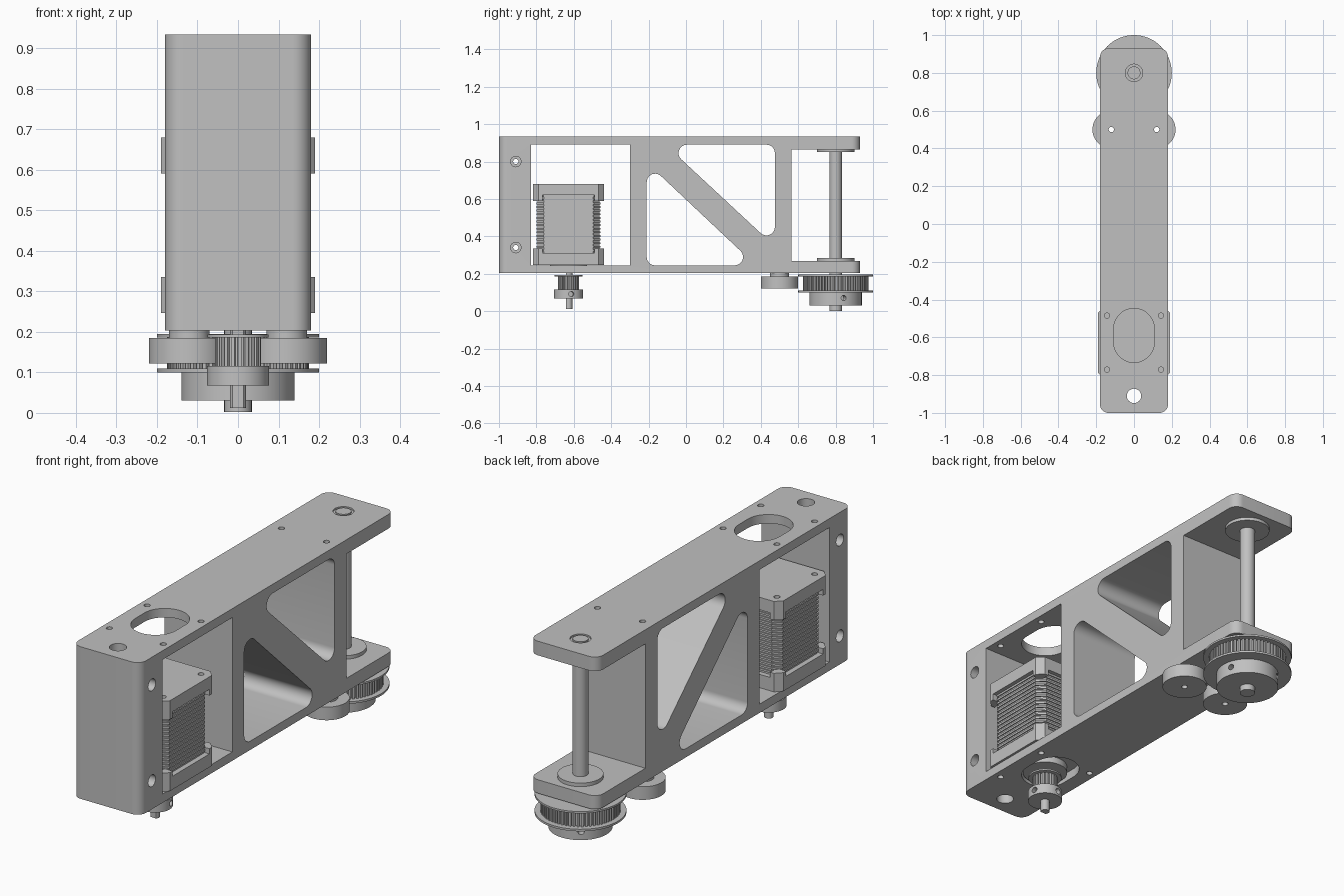
import bpy
import bmesh
from math import sin, cos, pi, atan2, radians
from mathutils import Matrix

cube = bpy.data.objects.get("Cube")
if cube:
    bpy.data.objects.remove(cube, do_unlink=True)

GREY = (0.53, 0.53, 0.53, 1)
mat = bpy.data.materials.new("machined grey")
mat.use_nodes = True
mat.diffuse_color = GREY
bsdf = next(n for n in mat.node_tree.nodes if n.type == 'BSDF_PRINCIPLED')
bsdf.inputs["Base Color"].default_value = GREY
bsdf.inputs["Roughness"].default_value = 0.6


def rounded(centres, r, steps=10):
    """Outline around counter-clockwise corner centres, offset by r."""
    n = len(centres)
    out = []
    for i, (u, v) in enumerate(centres):
        pu, pv = centres[i - 1]
        nu, nv = centres[(i + 1) % n]
        a = atan2(v - pv, u - pu) - pi / 2
        b = atan2(nv - v, nu - u) - pi / 2
        while b < a:
            b += 2 * pi
        for k in range(steps + 1):
            t = a + (b - a) * k / steps
            out.append((u + r * cos(t), v + r * sin(t)))
    return out


def circle(u, v, r, n=48):
    return [(u + r * cos(2 * pi * k / n), v + r * sin(2 * pi * k / n)) for k in range(n)]


def rect(u0, u1, v0, v1):
    return [(u0, v0), (u1, v0), (u1, v1), (u0, v1)]


def octagon(v, h, c):
    pts = [(h, -h + c), (h, h - c), (h - c, h), (c - h, h),
           (-h, h - c), (-h, c - h), (c - h, -h), (h - c, -h)]
    return [(x, y + v) for x, y in pts]


def gear(v, r, teeth, depth):
    """Toothed outline with flat tips and grooves."""
    pts = []
    for k in range(teeth):
        for f, rr in ((0, r), (0.5, r), (0.6, r - depth), (0.9, r - depth)):
            t = 2 * pi * (k + f) / teeth
            pts.append((rr * cos(t), v + rr * sin(t)))
    return pts


def build(name, solids, cutters=()):
    """Object from (outline, low, high, axis) prisms, with cutters subtracted."""
    def mesh_of(parts, label):
        bm = bmesh.new()
        for outline, lo, hi, axis in parts:
            place = (lambda u, v, w: (w, u, v)) if axis == 'x' else (lambda u, v, w: (u, v, w))
            a = [bm.verts.new(place(u, v, lo)) for u, v in outline]
            b = [bm.verts.new(place(u, v, hi)) for u, v in outline]
            bm.faces.new(a[::-1])
            bm.faces.new(b)
            for i in range(len(a)):
                j = (i + 1) % len(a)
                bm.faces.new((a[i], a[j], b[j], b[i]))
        bmesh.ops.recalc_face_normals(bm, faces=bm.faces)
        me = bpy.data.meshes.new(label)
        bm.to_mesh(me)
        bm.free()
        return me

    obj = bpy.data.objects.new(name, mesh_of(solids, name))
    bpy.context.collection.objects.link(obj)
    helpers = []
    for c in cutters:
        spin = None
        if len(c) == 5:
            *c, spin = c
        h = bpy.data.objects.new("cutter", mesh_of([c], "cutter"))
        if spin:
            h.data.transform(spin)
        h.hide_render = True
        bpy.context.collection.objects.link(h)
        m = obj.modifiers.new("cut", 'BOOLEAN')
        m.operation, m.solver, m.object = 'DIFFERENCE', 'EXACT', h
        helpers.append(h)
    if helpers:
        deps = bpy.context.evaluated_depsgraph_get()
        done = bpy.data.meshes.new_from_object(obj.evaluated_get(deps))
        obj.modifiers.clear()
        obj.data = done
        for h in helpers:
            bpy.data.objects.remove(h, do_unlink=True)
    obj.data.materials.clear()
    obj.data.materials.append(mat)
    bpy.ops.object.select_all(action='DESELECT')
    obj.select_set(True)
    bpy.context.view_layer.objects.active = obj
    bpy.ops.object.shade_smooth_by_angle(angle=radians(30))
    return obj


MOTOR, AXLE, IDLER = -0.628, 0.8, 0.5
screws = [(sx * 0.143, MOTOR + sy * 0.143) for sx in (-1, 1) for sy in (-1, 1)]

# Arm frame: rounded bar with pocket, truss windows, fork and holes
bar = rounded([(-0.135, -0.955), (0.135, -0.955), (0.135, 0.885), (-0.135, 0.885)], 0.045)
cuts = [
    (rect(-0.83, -0.3, 0.245, 0.89), -0.5, 0.5, 'x'),
    (rect(0.565, 1.2, 0.268, 0.865), -0.5, 0.5, 'x'),
    (rounded([(-0.165, 0.69), (-0.165, 0.29), (0.26, 0.29)], 0.045), -0.5, 0.5, 'x'),
    (rounded([(0.005, 0.845), (0.43, 0.45), (0.43, 0.845)], 0.045), -0.5, 0.5, 'x'),
    (rounded([(0, -0.625), (0, -0.555)], 0.108, 24), 0, 1.2, 'z'),
    (circle(0, -0.91, 0.038), 0, 1.2, 'z'),
    (circle(0, AXLE, 0.046), 0, 1.2, 'z'),
]
cuts += [(circle(x, y, 0.014, 24), 0, 1.2, 'z') for x, y in screws]
cuts += [(circle(s * 0.12, IDLER, 0.014, 24), 0, 1.2, 'z') for s in (-1, 1)]
for z in (0.34, 0.8):
    cuts.append((circle(-0.91, z, 0.014, 24), -0.5, 0.5, 'x'))
    for lo, hi in ((-0.5, -0.14), (0.14, 0.5)):
        cuts.append((circle(-0.91, z, 0.028, 32), lo, hi, 'x'))
build("arm_frame", [(bar, 0.203, 0.933, 'z')], cuts)

# Motor end caps: chamfered plates with four corner legs
corner = [(0.14, 0.14), (0.19, 0.14), (0.19, 0.16), (0.16, 0.19), (0.14, 0.19)]
for name, plate, leg in (("motor_lower_cap", (0.246, 0.31), (0.31, 0.335)),
                         ("motor_upper_cap", (0.62, 0.68), (0.59, 0.62))):
    holes = [(circle(x, y, 0.014, 24), plate[0] - 0.01, plate[1] + 0.01, 'z') for x, y in screws]
    build(name, [(octagon(MOTOR, 0.19, 0.03), *plate, 'z')], holes)
    build(name + "_legs", [([(sx * x, MOTOR + sy * y) for x, y in corner], *leg, 'z')
                           for sx in (-1, 1) for sy in (-1, 1)])

# Motor core: stack of thin laminations
layers = 32
step = 0.31 / layers
build("motor_laminations",
      [(octagon(MOTOR, 0.17 if k % 2 else 0.165, 0.035), 0.31 + k * step, 0.31 + (k + 1) * step, 'z')
       for k in range(layers)])
build("motor_boss", [(circle(0, MOTOR, 0.1), 0.215, 0.247, 'z')])
build("motor_shaft", [([(x, max(y, MOTOR - 0.014)) for x, y in circle(0, MOTOR, 0.02)],
                       0.012, 0.22, 'z')])


def pulley(name, y, r, flange, teeth, depth, zs, hub_r, angles, lower_flange):
    """Toothed pulley with flanges and a hub carrying set screw holes."""
    z0, z1, z2, z3 = zs
    build(name + "_teeth", [(gear(y, r, teeth, depth), z1, z2, 'z')])
    build(name + "_flange", [(circle(0, y, flange, 64), z2, z3, 'z')])
    if lower_flange:
        build(name + "_lower_flange", [(circle(0, y, flange, 64), z1 - 0.01, z1, 'z')])
    holes = [(circle(0, (z0 + z1) / 2, 0.014, 24), hub_r * 0.7, hub_r + 0.1, 'x',
              Matrix.Translation((0, y, 0)) @ Matrix.Rotation(radians(a), 4, 'Z'))
             for a in angles]
    build(name + "_hub", [(circle(0, y, hub_r, 64), z0, z1, 'z')], holes)


pulley("drive_pulley", MOTOR, 0.057, 0.075, 20, 0.009,
       (0.067, 0.116, 0.186, 0.194), 0.077, (11, 101), False)
pulley("axle_pulley", AXLE, 0.175, 0.2, 60, 0.011,
       (0.03, 0.11, 0.186, 0.195), 0.14, (18, 126), True)

# Axle with flanged bushings in the fork
build("axle", [(circle(0, AXLE, 0.034), 0.002, 0.933, 'z')])
build("upper_bushing", [(circle(0, AXLE, 0.1), 0.85, 0.865, 'z'),
                        (circle(0, AXLE, 0.046), 0.865, 0.925, 'z')])
build("lower_bushing", [(circle(0, AXLE, 0.1), 0.268, 0.285, 'z'),
                        (circle(0, AXLE, 0.046), 0.203, 0.268, 'z')])

# Belt idlers under the arm
for side, s in (("left", 1), ("right", -1)):
    bore = [(circle(s * 0.12, IDLER, 0.014, 24), 0, 0.4, 'z')]
    build(side + "_idler", [(circle(s * 0.12, IDLER, 0.1, 64), 0.122, 0.185, 'z')], bore)
    build(side + "_idler_spacer", [(circle(s * 0.12, IDLER, 0.05), 0.185, 0.203, 'z')], bore)
